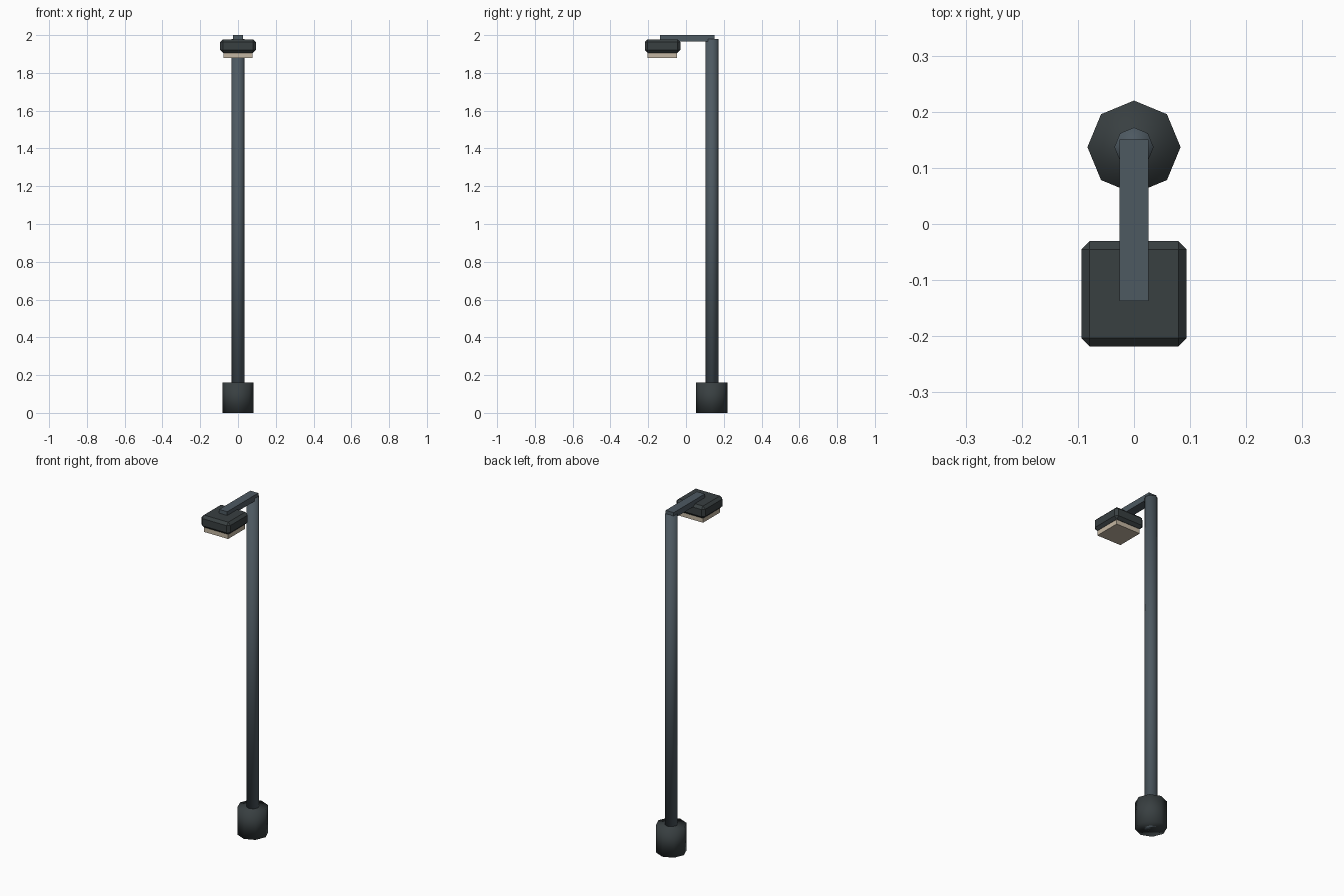
import bpy
import bmesh
from mathutils import Matrix

if "Cube" in bpy.data.objects:
    bpy.data.objects.remove(bpy.data.objects["Cube"])


def material(name, rgb):
    mat = bpy.data.materials.new(name)
    mat.diffuse_color = (*rgb, 1)
    mat.use_nodes = True
    mat.node_tree.nodes["Principled BSDF"].inputs["Base Color"].default_value = mat.diffuse_color
    return mat


STEEL = material("steel", (0.075, 0.100, 0.120))
DARK = material("dark_metal", (0.040, 0.050, 0.053))
GLASS = material("lamp_glass", (0.55, 0.47, 0.36))


def finish(name, bm, mat, smooth=False):
    bmesh.ops.recalc_face_normals(bm, faces=bm.faces)
    for f in bm.faces:
        f.smooth = smooth
    mesh = bpy.data.meshes.new(name)
    bm.to_mesh(mesh)
    bm.free()
    mesh.materials.append(mat)
    obj = bpy.data.objects.new(name, mesh)
    bpy.context.collection.objects.link(obj)
    return obj


def box(name, lo, hi, mat, bevel=0):
    size = [b - a for a, b in zip(lo, hi)]
    mid = [(a + b) / 2 for a, b in zip(lo, hi)]
    bm = bmesh.new()
    bmesh.ops.create_cube(bm, size=1, matrix=Matrix.Translation(mid) @ Matrix.Diagonal((*size, 1)))
    if bevel:
        bmesh.ops.bevel(bm, geom=bm.edges[:], offset=bevel, segments=1,
                        affect='EDGES', profile=0.5)
    return finish(name, bm, mat)


def octagon_post(name, radius, z0, z1, y, mat):
    # Eight sides with corners on the x and y axes, shaded smooth
    bm = bmesh.new()
    bmesh.ops.create_cone(bm, cap_ends=True, segments=8, radius1=radius, radius2=radius,
                          depth=z1 - z0, matrix=Matrix.Translation((0, y, (z0 + z1) / 2)))
    return finish(name, bm, mat, smooth=True)


POST_Y = 0.137

# Upright post in its thicker foot
octagon_post("base", 0.083, 0, 0.16, POST_Y, DARK)
octagon_post("pole", 0.035, 0, 1.98, POST_Y, STEEL)

# Arm reaching forward over the lamp
box("arm", (-0.026, -0.137, 1.965), (0.026, 0.151, 2.0), STEEL)

# Lamp housing with chamfered edges, and the light panel beneath
box("lamp_head", (-0.094, -0.218, 1.906), (0.094, -0.030, 1.978), DARK, bevel=0.015)
box("lamp_panel", (-0.078, -0.203, 1.879), (0.078, -0.047, 1.912), GLASS)
